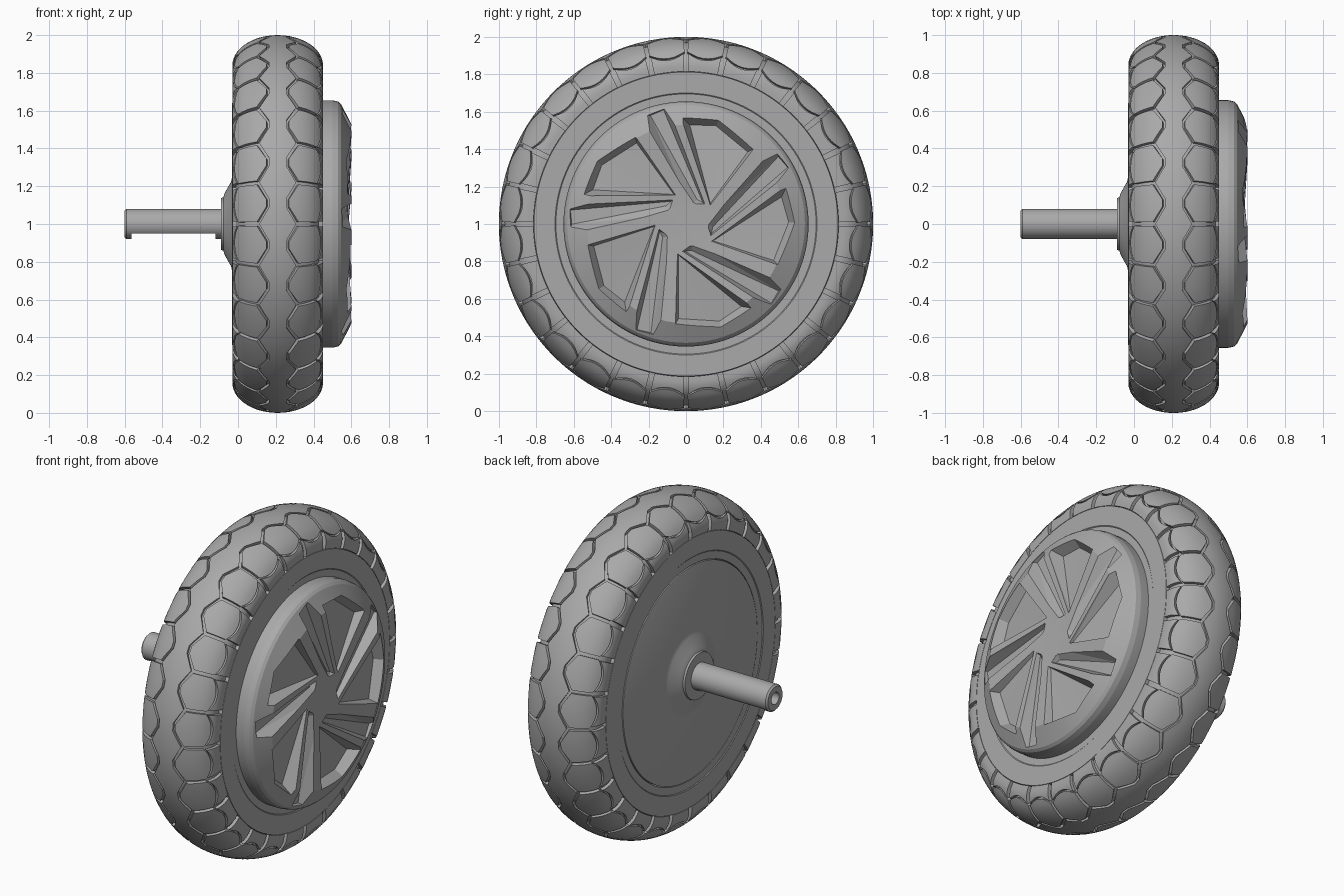
import bpy, bmesh, math
from math import sin, cos, pi, radians

if "Cube" in bpy.data.objects:
    bpy.data.objects.remove(bpy.data.objects["Cube"])

grey = bpy.data.materials.new("mid grey")
grey.use_nodes = True
COLOUR = (0.4, 0.4, 0.4, 1)
grey.diffuse_color = COLOUR
grey.node_tree.nodes["Principled BSDF"].inputs["Base Color"].default_value = COLOUR

MID, BLOCKS = 0.21, 28          # tyre centre plane, tread blocks per row
PITCH = 2 * pi / BLOCKS


def finish(name, bm, angle=30):
    bmesh.ops.recalc_face_normals(bm, faces=bm.faces)
    mesh = bpy.data.meshes.new(name)
    bm.to_mesh(mesh)
    bm.free()
    mesh.materials.append(grey)
    obj = bpy.data.objects.new(name, mesh)
    bpy.context.collection.objects.link(obj)
    if angle:
        smooth(obj, angle)
    return obj


def activate(obj):
    bpy.ops.object.select_all(action='DESELECT')
    obj.select_set(True)
    bpy.context.view_layer.objects.active = obj


def smooth(obj, angle):
    activate(obj)
    bpy.ops.object.shade_smooth_by_angle(angle=radians(angle))


def around(x, r, t):
    return (x, r * sin(t), 1 + r * cos(t))


def revolve(name, profile, segs=96, angle=30):
    """Spin (x, radius) points around the axle line."""
    bm = bmesh.new()
    rings = []
    for x, r in profile:
        if r == 0:
            rings.append([bm.verts.new((x, 0, 1))] * segs)
        else:
            rings.append([bm.verts.new(around(x, r, 2 * pi * i / segs)) for i in range(segs)])
    for a, b in zip(rings, rings[1:]):
        for i in range(segs):
            j = (i + 1) % segs
            corners = list(dict.fromkeys((a[i], a[j], b[j], b[i])))
            if len(corners) > 2:
                bm.faces.new(corners)
    return finish(name, bm, angle)


def subtract(target, cutter):
    cutter.hide_render = True
    mod = target.modifiers.new("cut", 'BOOLEAN')
    mod.operation, mod.solver, mod.object = 'DIFFERENCE', 'EXACT', cutter
    activate(target)
    bpy.ops.object.modifier_apply(modifier=mod.name)
    bpy.data.objects.remove(cutter)


# Tyre surface: elliptical crown that runs into flat sidewalls
def tyre_point(phi, depth=0.0):
    side, p = (1 if phi >= 0 else -1), abs(phi)
    a = radians(min(p, 90))
    r = 0.84 + (0.16 - depth) * cos(a) - max(p - 90, 0) * 0.0025
    return MID + side * (0.24 - depth) * sin(a), r


half = [tyre_point(p, 0.02) for p in range(0, 101, 5)]
half += [tyre_point(101), (MID + 0.24, 0.70), (MID + 0.236, 0.695), (MID + 0.236, 0.65), (MID, 0.64)]
revolve("tyre_carcass", [(2 * MID - x, r) for x, r in reversed(half)][:-1] + half, BLOCKS * 5)


# Raised tread pieces
def add_patch(bm, t0, t1, nu, nv, low, high):
    """Raised patch between two edge curves, with a skirt down to the carcass."""
    grid = []
    for i in range(-1, nu + 2):
        u = min(max(i, 0), nu) / nu
        row = []
        for j in range(-1, nv + 2):
            v = min(max(j, 0), nv) / nv
            skirt = i in (-1, nu + 1) or j in (-1, nv + 1)
            x, r = tyre_point(low(u) + (high(u) - low(u)) * v, 0.024 if skirt else 0)
            row.append(bm.verts.new(around(x, r, t0 + (t1 - t0) * u)))
        grid.append(row)
    for a, b in zip(grid, grid[1:]):
        for j in range(nv + 2):
            bm.faces.new((a[j], b[j], b[j + 1], a[j + 1]))


def zigzag(u):
    w = abs(2 * (u % 1) - 1)
    return 11 + 13 * max(0, w - 0.2) / 0.8


def scallop(u):
    return 60 + 12 * (1 - (2 * u - 1) ** 2)


bm = bmesh.new()
add_patch(bm, 0, 2 * pi, BLOCKS * 10, 6, lambda u: -zigzag(u * BLOCKS), lambda u: zigzag(u * BLOCKS))
finish("tread_centre_band", bm)

for side, label in ((1, "left"), (-1, "right")):
    rows = (("tread_blocks", 0.010, lambda u: side * (zigzag(u) + 3.5), lambda u: side * scallop(u)),
            ("shoulder_blocks", 0.016, lambda u: side * (scallop(u) + 4), lambda u: side * 100))
    for part, gap, low, high in rows:
        bm = bmesh.new()
        for k in range(BLOCKS):
            add_patch(bm, k * PITCH + gap, (k + 1) * PITCH - gap, 10, 6, low, high)
        finish(f"{part}_{label}", bm)

# Plain hub plate with its raised boss, on the axle side
revolve("hub_plate", [(0.1, 0), (0.1, 0.645), (-0.029, 0.645), (-0.031, 0.64), (-0.031, 0.25),
                      (-0.036, 0.225), (-0.07, 0.165), (-0.078, 0.14), (-0.09, 0.138),
                      (-0.09, 0)])

# Motor cover with five-fold turbine cuts
cover = revolve("motor_cover", [(0.3, 0), (0.3, 0.64), (0.44, 0.655), (0.50, 0.655), (0.53, 0.648),
                                (0.545, 0.635), (0.6, 0.53), (0.578, 0.13), (0.578, 0)], angle=0)


def turbine_cutter(name, outline, floor):
    """Five convex wedges: an outline above the face and a sloping floor."""
    bm = bmesh.new()
    for k in range(5):
        c, s = cos(k * 2 * pi / 5), sin(k * 2 * pi / 5)
        pts = [(h, y, z) for y, z in outline for h in (0.6, 0.68)] + [(h, y, z) for y, z, h in floor]
        verts = [bm.verts.new((h, y * c + z * s, 1 + z * c - y * s)) for h, y, z in pts]
        hull = bmesh.ops.convex_hull(bm, input=verts)
        spare = {v for v in hull["geom_interior"] if isinstance(v, bmesh.types.BMVert)}
        bmesh.ops.delete(bm, geom=list(spare), context='VERTS')
    return finish(name, bm, 0)


subtract(cover, turbine_cutter("pocket_cutter",
                               [(-0.03, 0.58), (0.18, 0.57), (0.36, 0.40), (0.13, 0.09)],
                               [(0.02, 0.53, 0.525), (0.16, 0.525, 0.525), (0.33, 0.385, 0.55), (0.13, 0.11, 0.565)]))
subtract(cover, turbine_cutter("groove_cutter",
                               [(-0.24, 0.58), (-0.10, 0.63), (0.11, 0.10), (0.02, 0.10)],
                               [(-0.19, 0.58, 0.535), (-0.12, 0.61, 0.535), (0.06, 0.13, 0.555), (0.09, 0.115, 0.555)]))
smooth(cover, 12)

# Axle with a flat along its underside and a centre hole in the end
axle = revolve("axle", [(0, 0), (0, 0.08), (-0.59, 0.08), (-0.6, 0.07), (-0.6, 0.036),
                        (-0.54, 0.036), (-0.54, 0)], 40, 0)
bm = bmesh.new()
bmesh.ops.create_cube(bm, size=1)
bmesh.ops.scale(bm, verts=bm.verts, vec=(0.445, 0.3, 0.1))
bmesh.ops.translate(bm, verts=bm.verts, vec=(-0.3425, 0, 0.9))
subtract(axle, finish("flat_cutter", bm, 0))
smooth(axle, 30)
